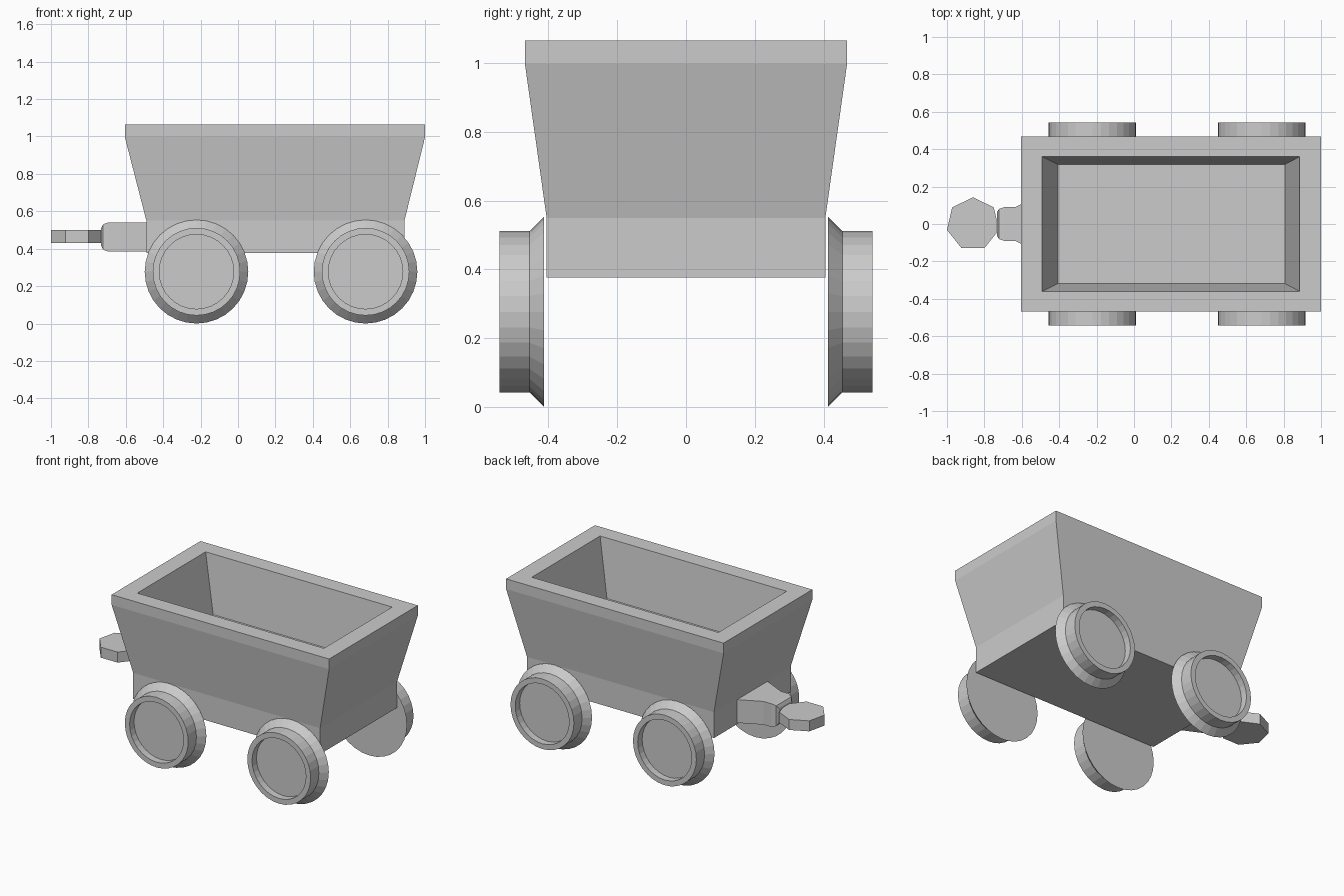
import bpy
import bmesh
from math import cos, sin, tau

cube = bpy.data.objects.get("Cube")
if cube:
    bpy.data.objects.remove(cube, do_unlink=True)

GREY = (0.6, 0.6, 0.6, 1.0)
grey = bpy.data.materials.new("plain grey")
grey.use_nodes = True
grey.diffuse_color = GREY
grey.node_tree.nodes["Principled BSDF"].inputs["Base Color"].default_value = GREY


def loft(name, rings):
    """Skin a chain of equal-length point rings and cap both ends."""
    bm = bmesh.new()
    loops = [[bm.verts.new(p) for p in ring] for ring in rings]
    n = len(loops[0])
    for a, b in zip(loops, loops[1:]):
        for i in range(n):
            j = (i + 1) % n
            bm.faces.new((a[i], a[j], b[j], b[i]))
    bm.faces.new(loops[0])
    bm.faces.new(loops[-1])
    bmesh.ops.recalc_face_normals(bm, faces=bm.faces)
    mesh = bpy.data.meshes.new(name)
    bm.to_mesh(mesh)
    bm.free()
    mesh.materials.append(grey)
    obj = bpy.data.objects.new(name, mesh)
    bpy.context.collection.objects.link(obj)
    return obj


def level_rect(x0, x1, y, z):
    return [(x0, -y, z), (x1, -y, z), (x1, y, z), (x0, y, z)]


def upright_rect(x, y, z0, z1):
    return [(x, -y, z0), (x, y, z0), (x, y, z1), (x, -y, z1)]


# Hopper: up the outside, over the rim, down to the inner floor
loft("hopper", [level_rect(*r) for r in (
    (-0.49, 0.89, 0.405, 0.377),
    (-0.49, 0.89, 0.405, 0.55),
    (-0.605, 1.0, 0.468, 0.997),
    (-0.605, 1.0, 0.468, 1.065),
    (-0.491, 0.886, 0.36, 1.065),
    (-0.406, 0.806, 0.318, 0.685),
)])

# Wheels: wide flange on the inside, recessed outer face
WHEEL_Z, SIDES = 0.277, 32
WHEEL_PROFILE = ((0.277, 0.412), (0.234, 0.455), (0.234, 0.542),
                 (0.199, 0.542), (0.199, 0.495))
for end, cx in (("right", -0.222), ("left", 0.682)):
    for side, sy in (("front", -1), ("back", 1)):
        loft(f"{side}_{end}_wheel", [
            [(cx + r * cos(tau * i / SIDES), sy * y,
              WHEEL_Z + r * sin(tau * i / SIDES)) for i in range(SIDES)]
            for r, y in WHEEL_PROFILE])

# Drawbar: flared at the hopper, chamfered at the tip
loft("drawbar", [upright_rect(*r) for r in (
    (-0.48, 0.165, 0.385, 0.54),
    (-0.635, 0.09, 0.385, 0.54),
    (-0.695, 0.09, 0.385, 0.54),
    (-0.722, 0.08, 0.395, 0.53),
    (-0.732, 0.065, 0.415, 0.51),
)])

# Coupling plate: seven-sided disc
loft("coupling_plate", [
    [(-0.861 + 0.1425 * sin(tau * i / 7), 0.1425 * cos(tau * i / 7), z)
     for i in range(7)]
    for z in (0.43, 0.5)])
